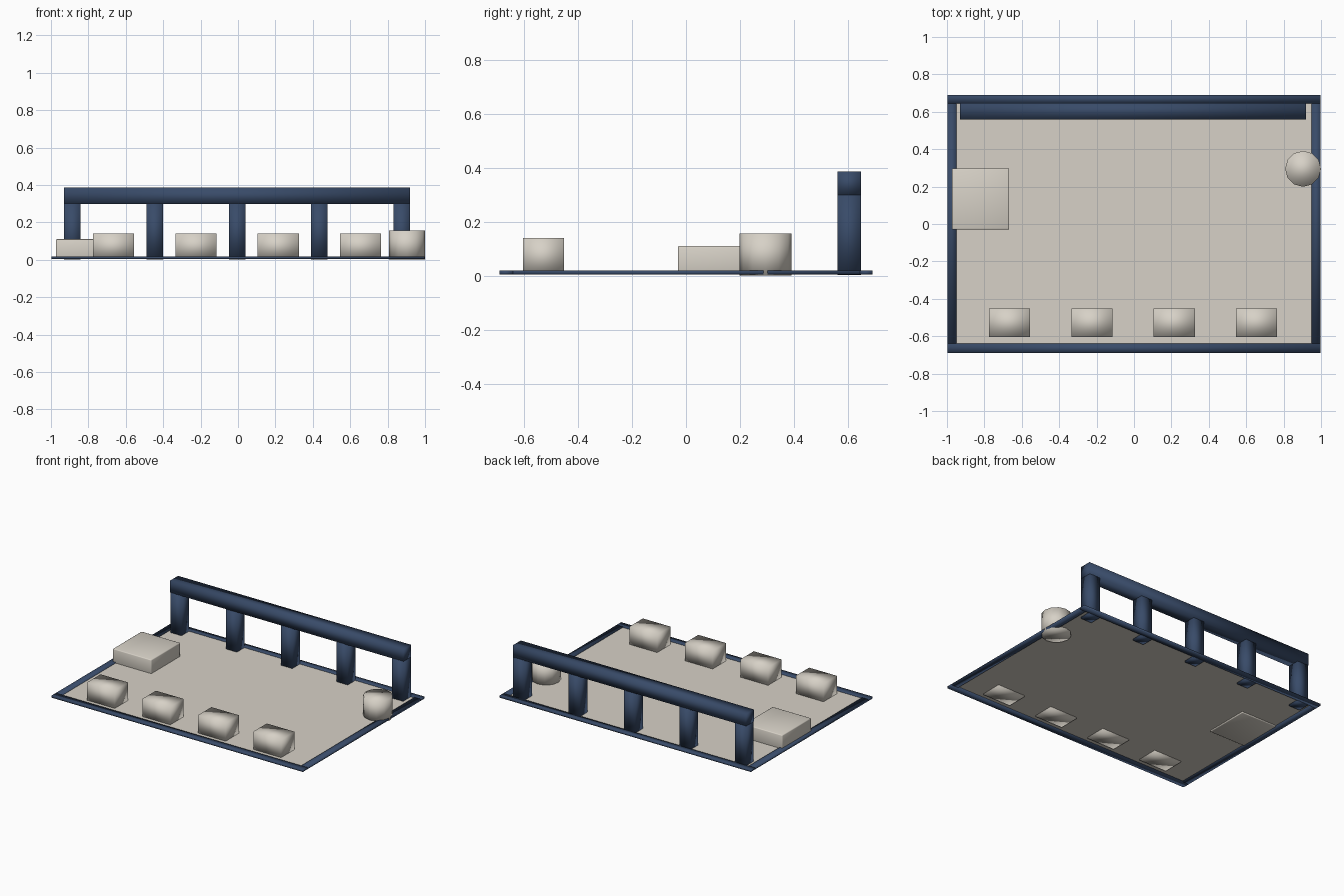
import bpy
import bmesh

default = bpy.data.objects.get("Cube")
if default:
    bpy.data.objects.remove(default, do_unlink=True)


def material(name, rgb):
    mat = bpy.data.materials.new(name)
    mat.use_nodes = True
    colour = (*rgb, 1)
    mat.diffuse_color = colour
    mat.node_tree.nodes["Principled BSDF"].inputs["Base Color"].default_value = colour
    return mat


navy = material("navy blue", (0.04, 0.07, 0.14))
cream = material("warm cream", (0.68, 0.64, 0.57))


def finish(name, bm, mat):
    for face in bm.faces:
        face.smooth = True
    mesh = bpy.data.meshes.new(name)
    bm.to_mesh(mesh)
    bm.free()
    mesh.materials.append(mat)
    obj = bpy.data.objects.new(name, mesh)
    bpy.context.collection.objects.link(obj)
    return obj


def box(name, xs, ys, zs, mat, bevel=0):
    """Soft-shaded box given by its extents on each axis."""
    bm = bmesh.new()
    bmesh.ops.create_cube(bm, size=1)
    for v in bm.verts:
        v.co = [lo + (c + 0.5) * (hi - lo) for c, (lo, hi) in zip(v.co, (xs, ys, zs))]
    obj = finish(name, bm, mat)
    if bevel:
        mod = obj.modifiers.new("soft edges", "BEVEL")
        mod.width = bevel
        mod.segments = 2
    return obj


# Floor sheet
bm = bmesh.new()
bmesh.ops.create_grid(bm, x_segments=1, y_segments=1, size=1)
for v in bm.verts:
    v.co = (v.co.x * 0.96, v.co.y * 0.66, 0.012)
finish("floor", bm, cream)

# Border strips around the floor
border_z = (0.004, 0.018)
for side, name in ((-1, "right"), (1, "left")):
    box(f"border_{name}", sorted((side * 0.95, side * 0.998)), (-0.64, 0.645), border_z, navy)
box("border_front", (-0.998, 0.998), (-0.69, -0.64), border_z, navy)
box("border_back", (-0.998, 0.998), (0.645, 0.69), border_z, navy)

# Rear railing
rail_y = (0.56, 0.648)
for i in range(5):
    x = -0.885 + 0.44 * i
    box(f"railing_post_{i + 1}", (x - 0.044, x + 0.044), rail_y, (0.002, 0.30), navy)
box("railing_beam", (-0.93, 0.92), rail_y, (0.298, 0.385), navy)

# Row of blocks along the front
for i in range(4):
    x = -0.665 + 0.44 * i
    box(f"front_block_{i + 1}", (x - 0.11, x + 0.11), (-0.604, -0.452), (0.004, 0.14), cream)

# Low platform on the right side
box("side_platform", (-0.973, -0.667), (-0.03, 0.297), (0.004, 0.11), cream, 0.006)

# Round drum on the left side
bm = bmesh.new()
bmesh.ops.create_cone(bm, cap_ends=True, segments=12, radius1=0.096, radius2=0.096, depth=0.155)
drum = finish("drum", bm, cream)
drum.location = (0.904, 0.295, 0.0775)
